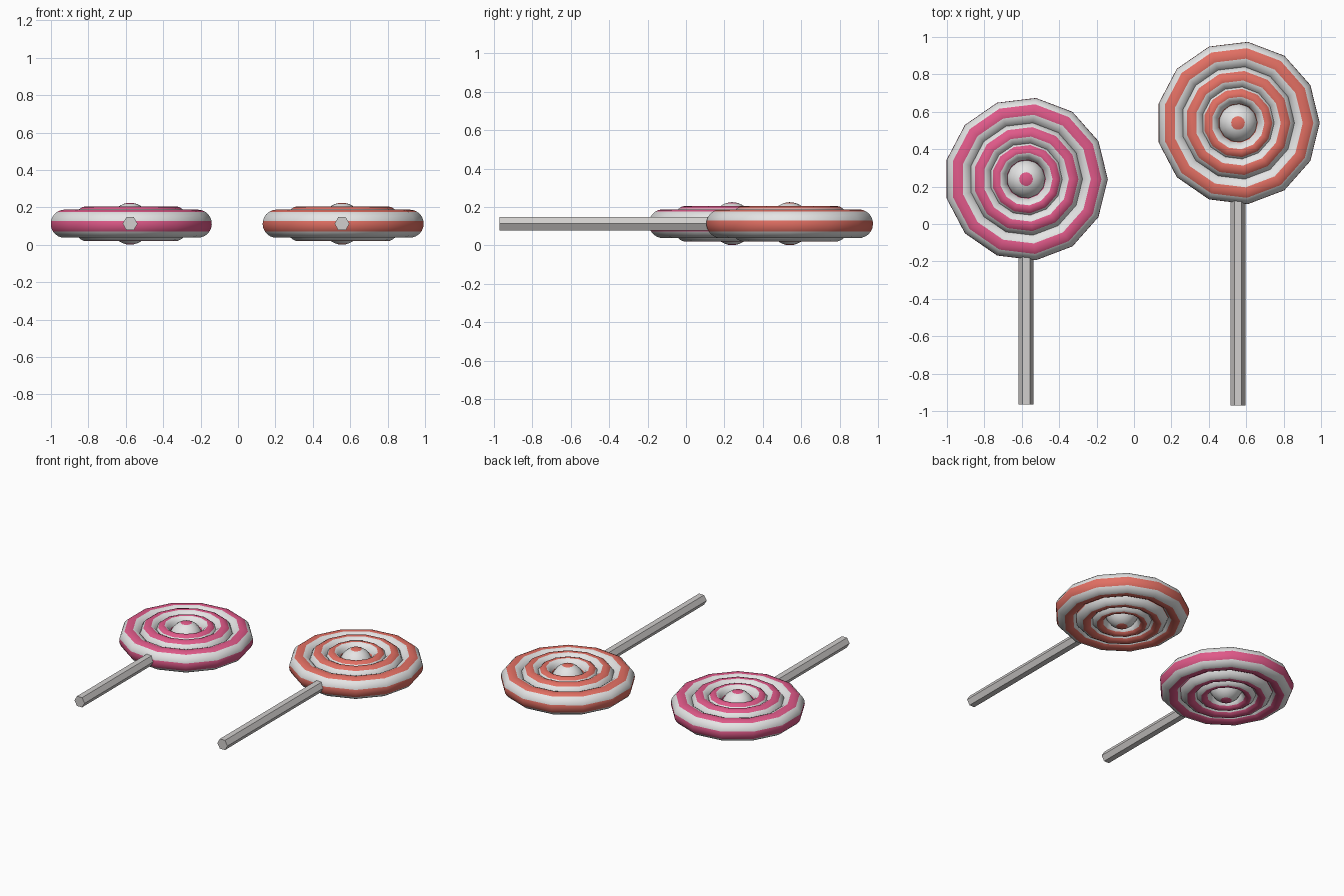
import bpy, bmesh, math

if "Cube" in bpy.data.objects:
    bpy.data.objects.remove(bpy.data.objects["Cube"])

SIDES = 13      # corners around each candy disc
TUBE = 24       # points around each ring's cross-section
ZC = 0.113      # height of the disc centre


def material(name, rgb):
    m = bpy.data.materials.new(name)
    m.diffuse_color = (*rgb, 1)
    m.use_nodes = True
    m.node_tree.nodes["Principled BSDF"].inputs["Base Color"].default_value = m.diffuse_color
    return m


white = material("candy white", (0.78, 0.78, 0.78))
pink = material("candy pink", (0.74, 0.10, 0.25))
orange = material("candy coral", (0.76, 0.16, 0.125))
paper = material("stick grey", (0.64, 0.62, 0.61))


def finish(bm, name, mats, loc):
    bmesh.ops.recalc_face_normals(bm, faces=bm.faces)
    me = bpy.data.meshes.new(name)
    bm.to_mesh(me)
    bm.free()
    for m in mats:
        me.materials.append(m)
    ob = bpy.data.objects.new(name, me)
    ob.location = loc
    bpy.context.collection.objects.link(ob)
    bpy.ops.object.select_all(action='DESELECT')
    ob.select_set(True)
    bpy.context.view_layer.objects.active = ob
    bpy.ops.object.shade_smooth_by_angle(angle=math.radians(32))
    return ob


def ring(name, major, width, height, color, loc):
    # low-sided torus with eight stripes running around its cross-section
    bm = bmesh.new()
    grid = []
    for i in range(SIDES):
        a = 2 * math.pi * i / SIDES
        row = []
        for j in range(TUBE):
            t = math.radians(12) + 2 * math.pi * j / TUBE
            r = major + width * math.cos(t)
            row.append(bm.verts.new((r * math.cos(a), r * math.sin(a), height * math.sin(t))))
        grid.append(row)
    for i in range(SIDES):
        n = (i + 1) % SIDES
        for j in range(TUBE):
            k = (j + 1) % TUBE
            f = bm.faces.new((grid[i][j], grid[n][j], grid[n][k], grid[i][k]))
            f.material_index = (j // 3) % 2
    finish(bm, name, (white, color), loc)


def button(name, radius, height, color, loc):
    # centre ball: coloured caps, white sides
    bm = bmesh.new()
    bmesh.ops.create_uvsphere(bm, u_segments=SIDES, v_segments=18, radius=radius)
    for f in bm.faces:
        polar = abs(f.calc_center_median().z) / radius
        f.material_index = 1 if polar > math.cos(math.radians(20)) else 0
    for v in bm.verts:
        v.co.z *= height / radius
    finish(bm, name, (white, color), loc)


def stick(name, x, y0, y1):
    # hexagonal stick lying along y, corners pointing left and right
    bm = bmesh.new()
    ends = [[bm.verts.new((0.04 * math.cos(k * math.pi / 3), y, 0.04 * math.sin(k * math.pi / 3)))
             for k in range(6)] for y in (y0, y1)]
    for k in range(6):
        n = (k + 1) % 6
        bm.faces.new((ends[0][k], ends[0][n], ends[1][n], ends[1][k]))
    bm.faces.new(ends[0])
    bm.faces.new(ends[1])
    finish(bm, name, (paper,), (x, 0, ZC))


for label, x, y, y_end, color in (("pink", -0.577, 0.24, -0.965, pink),
                                  ("coral", 0.556, 0.54, -0.97, orange)):
    loc = (x, y, ZC)
    ring(label + "_outer_ring", 0.362, 0.075, 0.075, color, loc)
    ring(label + "_middle_ring", 0.243, 0.068, 0.093, color, loc)
    ring(label + "_inner_ring", 0.153, 0.056, 0.092, color, loc)
    button(label + "_centre", 0.108, 0.112, color, loc)
    stick(label + "_stick", x, y_end, y - 0.36)
